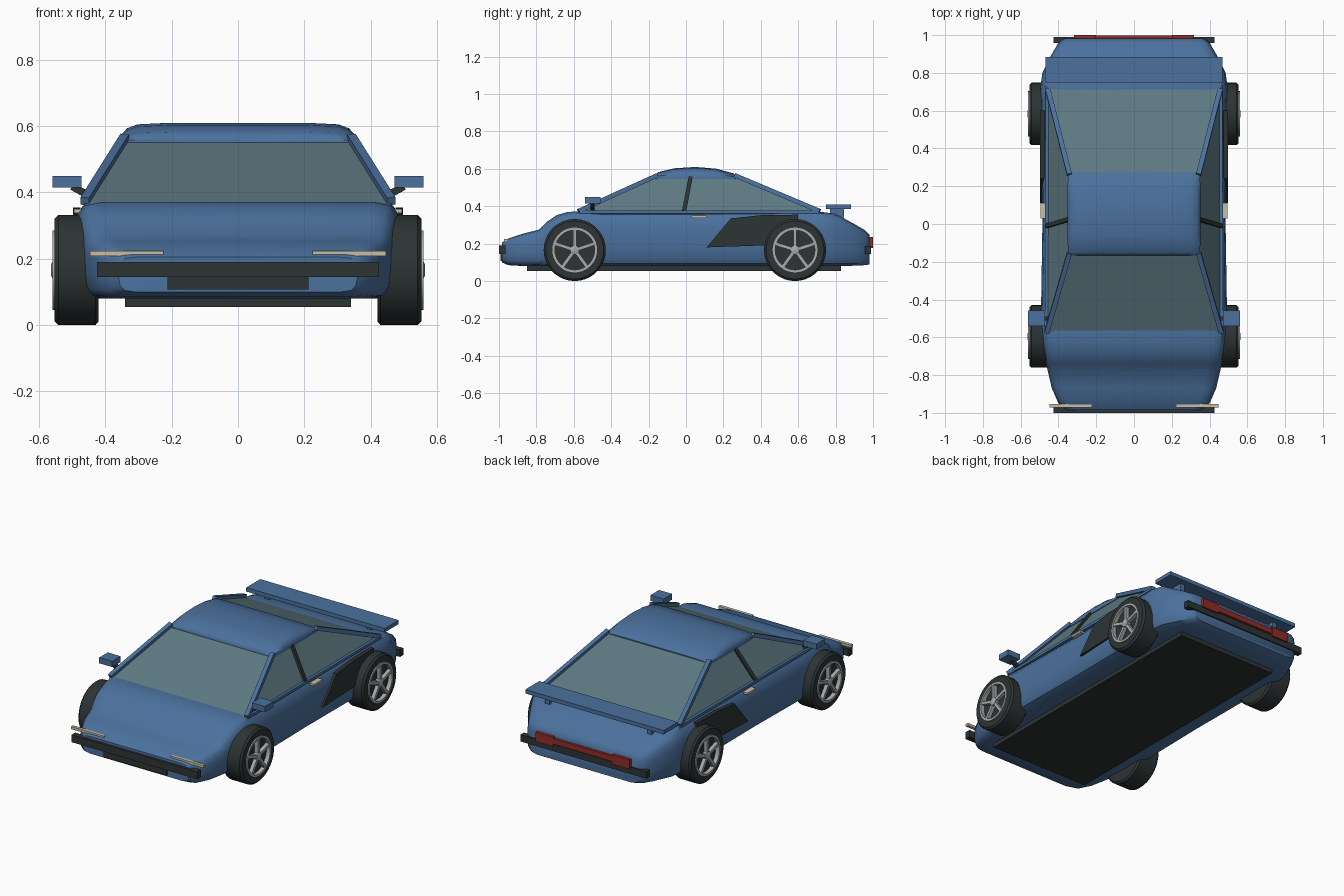
import bpy, bmesh, math
from mathutils import Vector

if "Cube" in bpy.data.objects:
    bpy.data.objects.remove(bpy.data.objects["Cube"])


def material(name, rgb):
    m = bpy.data.materials.new(name)
    m.diffuse_color = (*rgb, 1)
    m.use_nodes = True
    m.node_tree.nodes["Principled BSDF"].inputs["Base Color"].default_value = m.diffuse_color
    return m


BLUE = material("body blue", (0.07, 0.165, 0.34))
GLASS = material("tinted glass", (0.11, 0.19, 0.22))
DARK = material("dark trim", (0.026, 0.034, 0.034))
SILVER = material("rim silver", (0.40, 0.41, 0.42))
CREAM = material("lamp cream", (0.58, 0.52, 0.38))
RED = material("tail red", (0.28, 0.025, 0.02))


def mesh_object(name, verts, faces, mat, smooth=None):
    bm = bmesh.new()
    vs = [bm.verts.new(v) for v in verts]
    for f in faces:
        bm.faces.new([vs[i] for i in f])
    bmesh.ops.recalc_face_normals(bm, faces=bm.faces)
    me = bpy.data.meshes.new(name)
    bm.to_mesh(me)
    bm.free()
    me.materials.append(mat)
    ob = bpy.data.objects.new(name, me)
    bpy.context.collection.objects.link(ob)
    if smooth:
        bpy.ops.object.select_all(action='DESELECT')
        ob.select_set(True)
        bpy.context.view_layer.objects.active = ob
        bpy.ops.object.shade_smooth_by_angle(angle=math.radians(smooth))
    return ob


def loft(name, rings, mat, smooth=None, closed=False):
    n, m = len(rings[0]), len(rings)
    verts = [p for r in rings for p in r]
    faces = []
    for i in range(m if closed else m - 1):
        a, b = i * n, ((i + 1) % m) * n
        faces += [(a + j, a + (j + 1) % n, b + (j + 1) % n, b + j) for j in range(n)]
    if not closed:
        faces += [tuple(range(n)), tuple(range((m - 1) * n, m * n))]
    return mesh_object(name, verts, faces, mat, smooth)


def shell(name, stations, section, mat, smooth):
    """Loft of mirrored sections; station = (y, half width, bottom, top)."""
    rings = []
    for y, w, zb, zt in stations:
        half = [(w * fx, y, zb + (zt - zb) * fz) for fx, fz in section]
        rings.append(half + [(-x, yy, z) for x, yy, z in reversed(half)])
    return loft(name, rings, mat, smooth)


def box(name, x, y, z, mat):
    rings = [[(xx, y[0], z[0]), (xx, y[1], z[0]), (xx, y[1], z[1]), (xx, y[0], z[1])] for xx in x]
    return loft(name, rings, mat)


def beam(name, a, b, width, depth, mat, side=(1, 0, 0)):
    a, b = Vector(a), Vector(b)
    d = (b - a).normalized()
    u = d.cross(Vector(side)).normalized()
    v = d.cross(u)
    ring = [u * width / 2 * i + v * depth / 2 * j for i, j in ((1, 1), (1, -1), (-1, -1), (-1, 1))]
    return loft(name, [[p + o for o in ring] for p in (a, b)], mat)


def lathe(name, profile, centre, s, mat, closed=False, n=36):
    """Spin (radius, x) points about a sideways axle."""
    rings = []
    for r, x in profile:
        rings.append([(s * x, centre[0] + r * math.cos(2 * math.pi * k / n),
                       centre[1] + r * math.sin(2 * math.pi * k / n)) for k in range(n)])
    return loft(name, rings, mat, 35, closed)


# Main body shell
shell("body", [
    (-0.985, 0.36, 0.10, 0.205), (-0.95, 0.40, 0.085, 0.228), (-0.87, 0.435, 0.08, 0.254),
    (-0.785, 0.455, 0.08, 0.275), (-0.74, 0.465, 0.08, 0.32), (-0.69, 0.475, 0.08, 0.353),
    (-0.63, 0.485, 0.08, 0.37), (-0.56, 0.492, 0.08, 0.372), (-0.45, 0.492, 0.08, 0.365),
    (0.0, 0.485, 0.08, 0.365), (0.4, 0.488, 0.08, 0.368), (0.72, 0.496, 0.08, 0.37),
    (0.80, 0.485, 0.08, 0.36), (0.90, 0.435, 0.082, 0.305), (0.96, 0.40, 0.085, 0.27),
    (0.982, 0.37, 0.09, 0.245)],
    [(0.86, 0), (0.95, 0.05), (0.985, 0.16), (1, 0.4), (1, 0.68), (0.985, 0.87), (0.94, 0.97), (0.85, 1)],
    BLUE, 40)

# Roof cap
shell("roof", [
    (-0.168, 0.342, 0.545, 0.562), (-0.15, 0.35, 0.545, 0.582), (-0.06, 0.352, 0.545, 0.603),
    (0.05, 0.352, 0.545, 0.61), (0.16, 0.352, 0.545, 0.601), (0.255, 0.35, 0.545, 0.575),
    (0.273, 0.342, 0.545, 0.56)],
    [(1, 0), (1, 0.45), (0.95, 0.75), (0.86, 0.93), (0.6, 1)], BLUE, 45)

# Glasshouse
mesh_object("windows", [
    (-0.465, -0.58, 0.364), (0.465, -0.58, 0.364), (0.46, 0.725, 0.364), (-0.46, 0.725, 0.364),
    (-0.34, -0.16, 0.555), (0.34, -0.16, 0.555), (0.34, 0.27, 0.555), (-0.34, 0.27, 0.555)],
    [(0, 1, 2, 3), (4, 5, 6, 7), (0, 1, 5, 4), (1, 2, 6, 5), (2, 3, 7, 6), (3, 0, 4, 7)], GLASS)

for s, tag in ((1, "right"), (-1, "left")):
    # Pillars and window sill
    beam(tag + "_front_pillar", (s * 0.462, -0.575, 0.374), (s * 0.342, -0.155, 0.565), 0.024, 0.026, BLUE)
    beam(tag + "_rear_pillar", (s * 0.457, 0.715, 0.374), (s * 0.342, 0.262, 0.565), 0.024, 0.026, BLUE)
    beam(tag + "_window_sill", (s * 0.46, -0.57, 0.37), (s * 0.458, 0.71, 0.37), 0.016, 0.022, BLUE)
    beam(tag + "_door_pillar", (s * 0.462, -0.01, 0.375), (s * 0.345, 0.025, 0.558), 0.022, 0.014, DARK)

    # Mirror
    box(tag + "_mirror", (s * 0.472, s * 0.56), (-0.54, -0.458), (0.415, 0.45), BLUE)
    beam(tag + "_mirror_arm", (s * 0.44, -0.50, 0.385), (s * 0.50, -0.50, 0.418), 0.022, 0.022, DARK, (0, 1, 0))

    # Side air intake and door handle
    outline = [(0.11, 0.18), (0.24, 0.335), (0.40, 0.352), (0.60, 0.355), (0.60, 0.20), (0.40, 0.19)]
    loft(tag + "_side_intake", [[(s * x, y, z) for y, z in outline] for x in (0.475, 0.498)], DARK)
    box(tag + "_door_handle", (s * 0.46, s * 0.494), (0.03, 0.11), (0.338, 0.35), CREAM)

    # Headlight and tail lamp
    box(tag + "_headlight", (s * 0.225, s * 0.447), (-0.972, -0.953), (0.208, 0.224), CREAM)
    box(tag + "_tail_lamp", (s * 0.2, s * 0.318), (0.97, 1.0), (0.178, 0.235), RED)

    # Spoiler strut
    box(tag + "_spoiler_strut", (s * 0.33, s * 0.36), (0.77, 0.845), (0.34, 0.388), BLUE)

    # Wheels
    for y, end in ((-0.595, "front"), (0.583, "rear")):
        c = (y, 0.166)
        name = tag + "_" + end
        lathe(name + "_tyre", [(0.09, 0.42), (0.155, 0.42), (0.166, 0.43), (0.166, 0.542), (0.155, 0.553),
                               (0.118, 0.553), (0.112, 0.535), (0.03, 0.535)], c, s, DARK)
        lathe(name + "_rim", [(0.106, 0.53), (0.106, 0.56), (0.12, 0.56), (0.12, 0.53)], c, s, SILVER, True)
        lathe(name + "_hub", [(0.024, 0.53), (0.024, 0.56), (0.016, 0.564)], c, s, SILVER, n=20)
        for k in range(5):
            a = math.pi / 2 + 2 * math.pi * k / 5
            p = [(s * 0.547, c[0] + r * math.cos(a), c[1] + r * math.sin(a)) for r in (0.015, 0.11)]
            beam(f"{name}_spoke_{k + 1}", p[0], p[1], 0.018, 0.022, SILVER)

# Bumpers, grille and floor
box("front_bumper", (-0.425, 0.425), (-1.0, -0.965), (0.145, 0.19), DARK)
box("lower_grille", (-0.213, 0.213), (-0.993, -0.96), (0.108, 0.147), DARK)
box("rear_bumper", (-0.425, 0.425), (0.957, 0.99), (0.145, 0.187), DARK)
box("floor_plate", (-0.34, 0.34), (-0.85, 0.83), (0.055, 0.085), DARK)

# Tail light bar and rear spoiler
box("tail_bar", (-0.2, 0.2), (0.97, 0.997), (0.192, 0.225), RED)
box("rear_spoiler", (-0.468, 0.468), (0.748, 0.883), (0.386, 0.41), BLUE)
